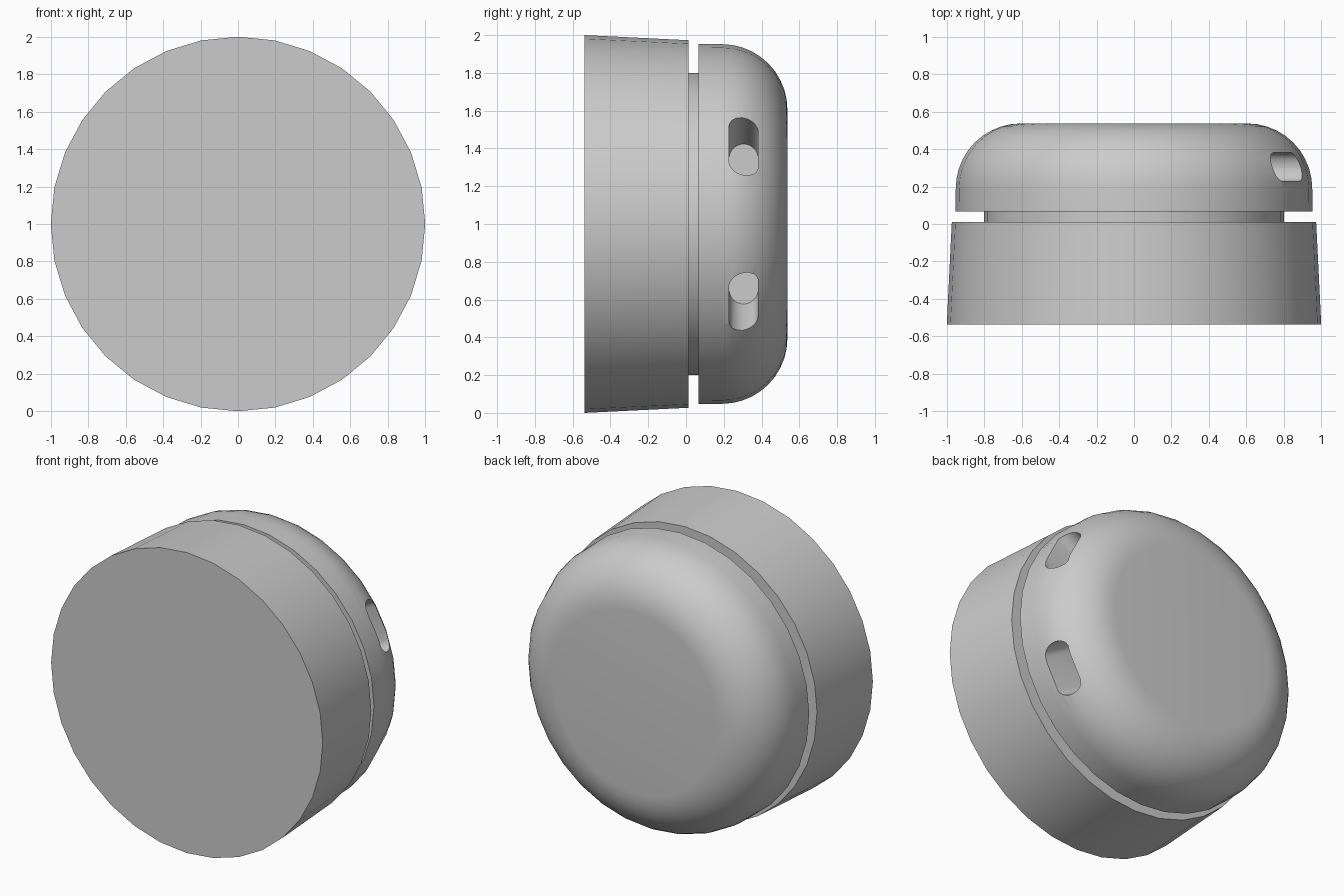
import bpy, bmesh, math
from math import sin, cos, pi

cube = bpy.data.objects.get("Cube")
if cube:
    bpy.data.objects.remove(cube, do_unlink=True)

SIDES = 32
CENTRE_Z = 1.0

grey = bpy.data.materials.new("light_grey")
grey.use_nodes = True
colour = (0.6, 0.6, 0.6, 1)
grey.diffuse_color = colour
next(n for n in grey.node_tree.nodes
     if n.type == 'BSDF_PRINCIPLED').inputs["Base Color"].default_value = colour


def add_object(name, bm):
    bmesh.ops.recalc_face_normals(bm, faces=bm.faces)
    mesh = bpy.data.meshes.new(name)
    bm.to_mesh(mesh)
    bm.free()
    mesh.materials.append(grey)
    obj = bpy.data.objects.new(name, mesh)
    bpy.context.collection.objects.link(obj)
    return obj


def loft(name, rings):
    """Join rings of points with quads and close both ends."""
    bm = bmesh.new()
    loops = [[bm.verts.new(p) for p in ring] for ring in rings]
    for a, b in zip(loops, loops[1:]):
        for i in range(len(a)):
            j = (i + 1) % len(a)
            bm.faces.new((a[i], a[j], b[j], b[i]))
    bm.faces.new(loops[0])
    bm.faces.new(loops[-1])
    return add_object(name, bm)


def turned(name, profile):
    """Turn (y, radius) pairs around the front-to-back axis."""
    angles = [2 * pi * i / SIDES for i in range(SIDES)]
    return loft(name, [[(r * cos(a), y, CENTRE_Z + r * sin(a)) for a in angles]
                       for y, r in profile])


def smooth(obj):
    bpy.ops.object.select_all(action='DESELECT')
    obj.select_set(True)
    bpy.context.view_layer.objects.active = obj
    bpy.ops.object.shade_smooth_by_angle(angle=math.radians(35))


# Tapered body, recessed neck and rounded cap
body = turned("tapered_body", [(-0.537, 1.0), (0.012, 0.973)])
neck = turned("recessed_neck", [(0.0, 0.8), (0.08, 0.8)])
steps = 10
curve = [(0.19 + 0.347 * sin(t), 0.605 + 0.347 * cos(t))
         for t in (pi / 2 * i / steps for i in range(steps + 1))]
cap = turned("rounded_cap", [(0.067, 0.954)] + curve)


# Slanted slots in the left side of the cap
def slot_ring(x, side):
    mid = 0.37 + (x - 0.745) * 0.577
    ring = []
    for k in range(24):
        a = 2 * pi * (k + 0.5) / 24
        shift = 0.118 if sin(a) > 0 else -0.118
        ring.append((x, 0.305 + 0.077 * cos(a),
                     CENTRE_Z + side * (mid + shift + 0.077 * sin(a))))
    return ring


for side, label in ((1, "upper"), (-1, "lower")):
    cutter = loft(label + "_slot_cutter", [slot_ring(0.5, side), slot_ring(1.15, side)])
    cutter.hide_render = True
    mod = cap.modifiers.new(label + "_slot", 'BOOLEAN')
    mod.operation = 'DIFFERENCE'
    mod.solver = 'EXACT'
    mod.object = cutter
    bpy.context.view_layer.objects.active = cap
    bpy.ops.object.modifier_apply(modifier=mod.name)
    bpy.data.objects.remove(cutter, do_unlink=True)

for part in (body, neck, cap):
    smooth(part)
